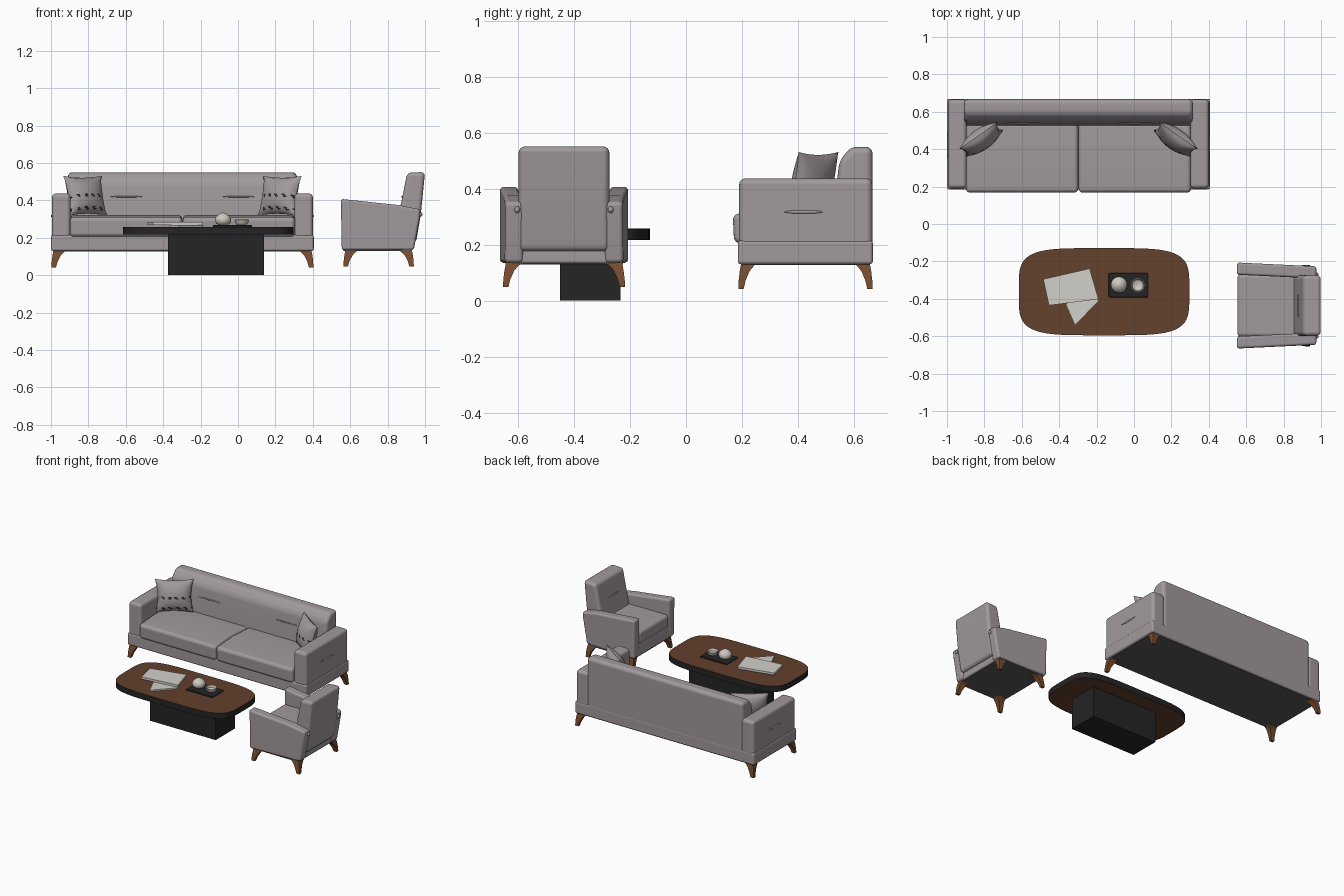
import bpy, bmesh, math
from mathutils import Matrix, Vector

if "Cube" in bpy.data.objects:
    bpy.data.objects.remove(bpy.data.objects["Cube"])


def material(name, r, g, b):
    m = bpy.data.materials.new(name)
    m.diffuse_color = (r, g, b, 1)
    m.use_nodes = True
    m.node_tree.nodes["Principled BSDF"].inputs["Base Color"].default_value = m.diffuse_color
    return m


FABRIC = material("grey_fabric", 0.36, 0.32, 0.335)
WOOD = material("brown_wood", 0.125, 0.052, 0.026)
LEG = material("leg_wood", 0.19, 0.075, 0.028)
BLACK = material("black", 0.018, 0.018, 0.018)
DARK = material("underside_grey", 0.10, 0.10, 0.097)
PAPER = material("paper", 0.64, 0.63, 0.59)
CERAMIC = material("ceramic", 0.62, 0.58, 0.52)


def finish(name, bm, mats, bevel=0, segments=4, smooth=True):
    bmesh.ops.recalc_face_normals(bm, faces=bm.faces)
    me = bpy.data.meshes.new(name)
    bm.to_mesh(me)
    bm.free()
    ob = bpy.data.objects.new(name, me)
    bpy.context.collection.objects.link(ob)
    for m in mats:
        me.materials.append(m)
    if smooth:
        bpy.ops.object.select_all(action='DESELECT')
        ob.select_set(True)
        bpy.context.view_layer.objects.active = ob
        bpy.ops.object.shade_smooth_by_angle(angle=math.radians(40))
    if bevel:
        for p in me.polygons:
            p.use_smooth = True
        b = ob.modifiers.new("round", 'BEVEL')
        b.width, b.segments = bevel, segments
        b.limit_method, b.angle_limit = 'ANGLE', math.radians(25)
        b.harden_normals = True
    return ob


def prism(name, pts, axis, lo, hi, mat, bevel=0, cap_mat=None):
    """Extrude a 2D profile along x, y or z."""
    put = {'x': lambda p, t: (t, p[0], p[1]),
           'y': lambda p, t: (p[0], t, p[1]),
           'z': lambda p, t: (p[0], p[1], t)}[axis]
    bm = bmesh.new()
    a = [bm.verts.new(put(p, lo)) for p in pts]
    b = [bm.verts.new(put(p, hi)) for p in pts]
    caps = [bm.faces.new(a), bm.faces.new(b)]
    n = len(pts)
    for i in range(n):
        j = (i + 1) % n
        bm.faces.new((a[i], a[j], b[j], b[i]))
    if cap_mat:
        for f in caps:
            f.material_index = 1
    return finish(name, bm, [mat] + ([cap_mat] if cap_mat else []), bevel)


def box(name, x, y, z, mat, bevel=0):
    return prism(name, [(x[0], y[0]), (x[1], y[0]), (x[1], y[1]), (x[0], y[1])],
                 'z', z[0], z[1], mat, bevel)


def ellipsoid(name, loc, size, mat, turn=0):
    bm = bmesh.new()
    mtx = Matrix.Translation(loc) @ Matrix.Rotation(turn, 4, 'Y') @ Matrix.Diagonal((*size, 1))
    bmesh.ops.create_uvsphere(bm, u_segments=16, v_segments=8, radius=1, matrix=mtx)
    return finish(name, bm, [mat])


def leg(name, cx, cy, sx, sy, foot):
    """Tapered leg hugging the outer corner (cx, cy)."""
    bm = bmesh.new()
    rings = []
    for t, s in ((0, 0.024), (0.3, 0.031), (0.65, 0.044), (0.85, 0.06), (1, 0.085)):
        z = foot + t * (0.14 - foot)
        o = 0.012 * t * t
        q = [(o, o), (o + s, o), (o + s, o + s * 0.8), (o, o + s * 0.8)]
        rings.append([bm.verts.new((cx - sx * u, cy - sy * v, z)) for u, v in q])
    for r0, r1 in zip(rings, rings[1:]):
        for i in range(4):
            j = (i + 1) % 4
            bm.faces.new((r0[i], r0[j], r1[j], r1[i]))
    bm.faces.new(rings[0])
    bm.faces.new(rings[-1])
    return finish(name, bm, [LEG])


def lathe(name, x, y, profile, mat, n=28):
    bm = bmesh.new()
    vs = [bm.verts.new((r, 0, z)) for r, z in profile]
    es = [bm.edges.new(p) for p in zip(vs, vs[1:])]
    bmesh.ops.spin(bm, geom=vs + es, axis=(0, 0, 1), cent=(0, 0, 0),
                   angle=math.tau, steps=n, use_merge=True)
    bmesh.ops.remove_doubles(bm, verts=bm.verts, dist=1e-5)
    bmesh.ops.translate(bm, verts=bm.verts, vec=(x, y, 0))
    return finish(name, bm, [mat])


def pillow(name, loc, turn):
    """Two puffed sheets with pinched corners; dark printed patches on the front."""
    bm = bmesh.new()
    n = 24
    for side in (-1, 1):
        grid = []
        for i in range(n + 1):
            for j in range(n + 1):
                u, v = 2 * i / n - 1, 2 * j / n - 1
                puff = 0.055 * ((1 - u * u) * (1 - v * v)) ** 0.55
                grid.append(bm.verts.new((0.125 * u * (1 - 0.13 * (1 - v * v)), side * puff,
                                          0.11 * v * (1 - 0.10 * (1 - u * u)))))
        for i in range(n):
            for j in range(n):
                k = i * (n + 1) + j
                f = bm.faces.new((grid[k], grid[k + 1], grid[k + n + 2], grid[k + n + 1]))
                if side < 0 and (j in (10, 11) or j in (2, 3)) and math.sin(i * 1.3 + j * 0.9) > 0.35:
                    f.material_index = 1
    bmesh.ops.remove_doubles(bm, verts=bm.verts, dist=1e-5)
    mtx = Matrix.Translation(loc) @ Matrix.Rotation(turn, 4, 'Z') @ Matrix.Rotation(math.radians(-14), 4, 'X')
    bmesh.ops.transform(bm, matrix=mtx, verts=bm.verts)
    return finish(name, bm, [FABRIC, BLACK])


# Sofa: plinth, back, arms, cushions
MID = -0.297
box("sofa_plinth", (-1.0, 0.405), (0.185, 0.668), (0.13, 0.215), FABRIC, 0.012)
box("sofa_underside", (-0.985, 0.39), (0.2, 0.655), (0.127, 0.14), DARK)
prism("sofa_back", [(0.667, 0.15), (0.667, 0.55), (0.59, 0.55), (0.548, 0.50), (0.525, 0.30), (0.525, 0.15)],
      'x', -0.91, 0.315, FABRIC, 0.025)
for s, side in ((-1, "left"), (1, "right")):
    x0, x1 = sorted((MID + s * 0.598, MID + s * 0.698))
    box(side + "_sofa_arm", (x0, x1), (0.19, 0.666), (0.19, 0.437), FABRIC, 0.022)
    ellipsoid(side + "_arm_pleat", (MID + s * 0.698, 0.42, 0.317), (0.005, 0.07, 0.006), FABRIC)
    x0, x1 = sorted((MID + s * 0.001, MID + s * 0.602))
    prism(side + "_seat_cushion", [(0.172, 0.205), (0.167, 0.31), (0.35, 0.322), (0.54, 0.312), (0.54, 0.205)],
          'x', x0, x1, FABRIC, 0.022)
    ellipsoid(side + "_back_pleat", (MID + s * 0.3, 0.538, 0.42), (0.085, 0.005, 0.004), FABRIC)
    pillow(side + "_pillow", (MID + s * 0.52, 0.452, 0.425), -s * math.radians(35))
    for t, end in ((-1, "front"), (1, "back")):
        leg(f"sofa_{end}_{side}_leg", MID + s * 0.70, 0.427 + t * 0.24, s, t, 0.042)

# Armchair, facing -x
CY = -0.436
box("chair_base", (0.558, 0.935), (CY - 0.19, CY + 0.19), (0.132, 0.225), FABRIC, 0.012)
box("chair_underside", (0.565, 0.925), (CY - 0.21, CY + 0.21), (0.129, 0.14), DARK)
box("chair_seat", (0.553, 0.88), (CY - 0.168, CY + 0.168), (0.215, 0.305), FABRIC, 0.022)
prism("chair_back", [(0.83, 0.18), (0.905, 0.548), (1.0, 0.552), (0.978, 0.33), (0.952, 0.175)],
      'y', CY - 0.162, CY + 0.162, FABRIC, 0.022)
ellipsoid("chair_back_pleat", (0.878, CY, 0.42), (0.005, 0.06, 0.005), FABRIC)
for s, side in ((-1, "near"), (1, "far")):
    y0, y1 = sorted((CY + s * 0.165, CY + s * 0.23))
    arm = prism(side + "_chair_arm", [(0.555, 0.135), (0.55, 0.408), (0.86, 0.375), (0.976, 0.352), (0.972, 0.31), (0.94, 0.135)],
                'y', y0, y1, FABRIC, 0.014)
    for v in arm.data.vertices:  # arms taper toward the back
        v.co.y -= s * 0.02 * max(0, v.co.x - 0.55) / 0.42
    ellipsoid(side + "_chair_button", (0.975, CY + s * 0.167, 0.325), (0.012, 0.01, 0.012), FABRIC)
    for t, end in ((-1, "front"), (1, "back")):
        leg(f"chair_{end}_{side}_leg", 0.752 + t * 0.188, CY + s * 0.218, t, s, 0.048)

# Coffee table: superellipse top with black rim, block base
outline = []
for i in range(96):
    a = math.tau * i / 96
    c, q = math.cos(a), math.sin(a)
    outline.append((-0.16 + 0.456 * math.copysign(abs(c) ** 0.46, c),
                    -0.362 + 0.233 * math.copysign(abs(q) ** 0.46, q)))
prism("table_top", outline, 'z', 0.217, 0.258, BLACK, 0, WOOD)
box("table_base", (-0.375, 0.14), (-0.45, -0.235), (0, 0.218), BLACK)

# Objects on the table
prism("lower_magazine", [(-0.365, -0.43), (-0.315, -0.542), (-0.188, -0.41), (-0.25, -0.34)],
      'z', 0.257, 0.268, PAPER)
prism("upper_magazine", [(-0.485, -0.295), (-0.455, -0.435), (-0.19, -0.402), (-0.237, -0.238)],
      'z', 0.268, 0.284, PAPER)
box("tray", (-0.135, 0.075), (-0.392, -0.263), (0.257, 0.268), BLACK, 0.005)
lathe("round_vase", -0.08, -0.325,
      [(0, 0.266), (0.022, 0.267), (0.038, 0.278), (0.044, 0.295), (0.039, 0.312), (0.025, 0.325), (0.01, 0.333), (0, 0.335)], CERAMIC)
lathe("cup", 0.02, -0.327,
      [(0, 0.266), (0.022, 0.267), (0.034, 0.277), (0.038, 0.296), (0.034, 0.297), (0.029, 0.281), (0.015, 0.274), (0, 0.274)], CERAMIC)
